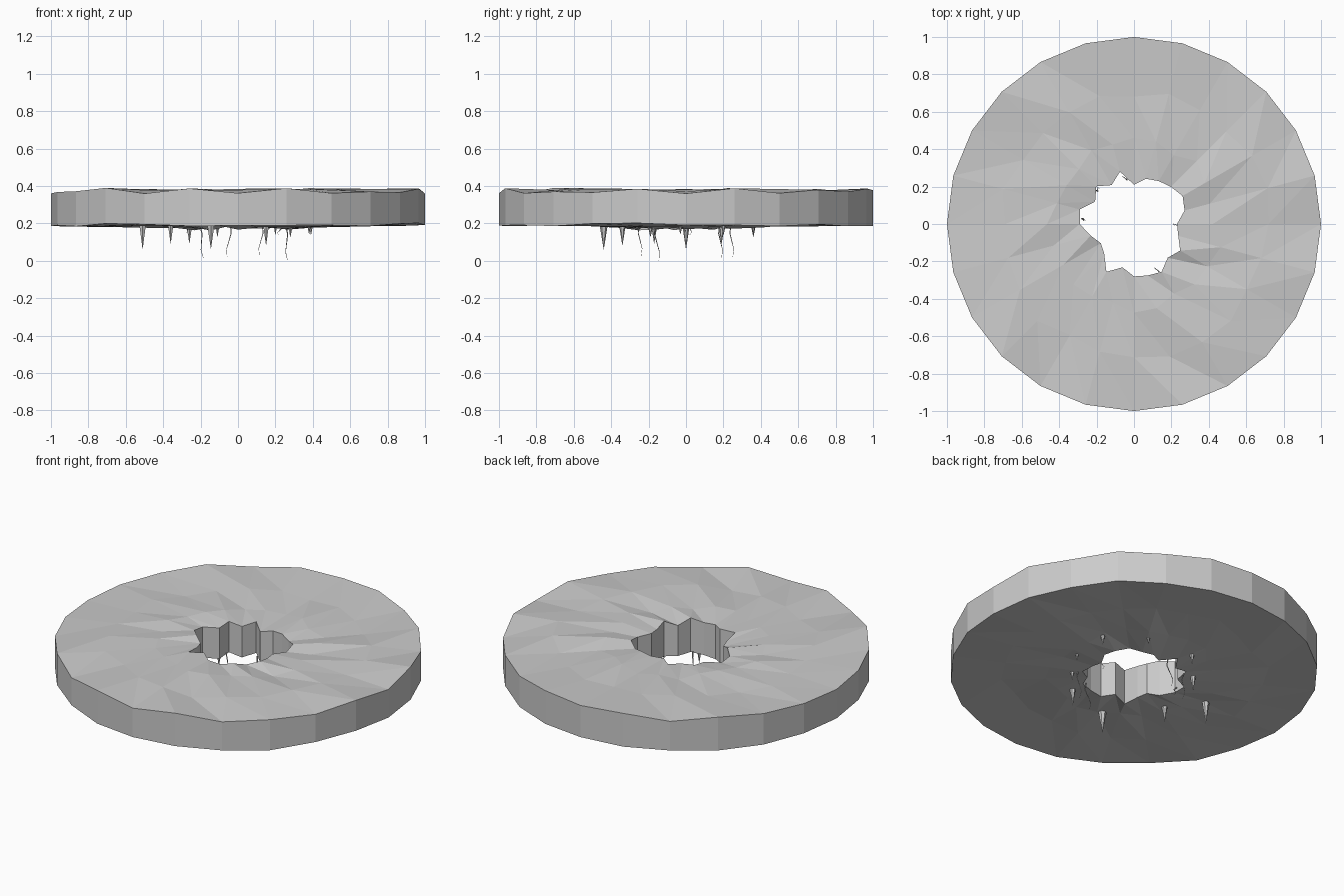
import bpy, bmesh, math, random
from mathutils import Vector

if "Cube" in bpy.data.objects:
    bpy.data.objects.remove(bpy.data.objects["Cube"])

random.seed(7)
N = 24
# ragged hole radius and outer rim heights, every 15 degrees from +x
HOLE = [.23, .28, .30, .28, .265, .25, .21, .29, .24, .285, .24, .30,
        .29, .24, .205, .225, .295, .24, .28, .285, .295, .255, .285, .245]
RIM_TOP = [.36, .388, .362, .38, .37, .385, .378, .387, .365, .385, .37, .365,
           .36, .368, .372, .39, .36, .387, .362, .388, .362, .37, .366, .385]


def make_object(name, bm):
    bmesh.ops.recalc_face_normals(bm, faces=bm.faces)
    mesh = bpy.data.meshes.new(name)
    bm.to_mesh(mesh)
    bm.free()
    obj = bpy.data.objects.new(name, mesh)
    bpy.context.collection.objects.link(obj)
    return obj


def ring(bm, radii, heights):
    return [bm.verts.new((r * math.cos(i * math.tau / N), r * math.sin(i * math.tau / N), z))
            for i, (r, z) in enumerate(zip(radii, heights))]


def noisy(centre, spread):
    return [centre + random.uniform(-spread, spread) for _ in range(N)]


# rock slab: closed loop of rings, over the top, down the rim, back underneath, up the hole
bm = bmesh.new()
rings = [
    ring(bm, HOLE, noisy(.372, .014)),
    ring(bm, noisy(.45, .04), noisy(.375, .014)),
    ring(bm, noisy(.71, .03), noisy(.375, .012)),
    ring(bm, [1] * N, RIM_TOP),
    ring(bm, [1] * N, noisy(.193, .009)),
    ring(bm, noisy(.71, .03), noisy(.190, .010)),
    ring(bm, noisy(.45, .04), noisy(.186, .010)),
    ring(bm, HOLE, noisy(.175, .012)),
]
for k, a in enumerate(rings):
    b = rings[(k + 1) % len(rings)]
    for i in range(N):
        j = (i + 1) % N
        if k in (3, 7):
            bm.faces.new((a[i], b[i], b[j], a[j]))
        else:
            bm.faces.new((a[i], b[i], b[j]))
            bm.faces.new((a[i], b[j], a[j]))
make_object("rock_slab", bm)

# stalactites: x, y, tip height, base radius
SPIKES = [(.39, .20, .135, .016), (.20, .36, .135, .014), (.38, -.03, .14, .015),
          (.28, -.19, .125, .018), (.15, -.34, .08, .020), (-.145, -.44, .06, .024),
          (-.11, .36, .125, .016), (-.26, .19, .09, .020), (-.36, -.17, .09, .019),
          (-.51, 0, .06, .022)]
for n, (x, y, tip, r) in enumerate(SPIKES):
    bpy.ops.mesh.primitive_cone_add(vertices=6, radius1=r, radius2=0, depth=.205 - tip,
                                    location=(x, y, (.205 + tip) / 2), rotation=(math.pi, 0, 0))
    bpy.context.object.name = f"stalactite_{n + 1}"


# hanging roots: thin tapering strands with a slight bend
def root(name, x, y, drift, tip):
    curve = bpy.data.curves.new(name, 'CURVE')
    curve.dimensions = '3D'
    curve.bevel_depth = .0035
    curve.bevel_resolution = 0
    spline = curve.splines.new('POLY')
    spline.points.add(4)
    for i, p in enumerate(spline.points):
        t = i / 4
        bend = .008 * math.sin(t * math.tau)
        p.co = (x + drift[0] * t + bend, y + drift[1] * t - bend, .19 + (tip - .19) * t, 1)
        p.radius = 1 - .75 * t
    obj = bpy.data.objects.new(name, curve)
    bpy.context.collection.objects.link(obj)


ROOTS = [(-.205, .18, (.02, .01), .015), (.13, -.25, (-.015, .01), .025),
         (.255, -.165, (.01, .02), 0), (-.04, .24, (-.018, .01), .02),
         (-.28, .03, (.02, -.01), .14), (.235, 0, (-.02, -.01), .14)]
for n, args in enumerate(ROOTS):
    root(f"hanging_root_{n + 1}", *args)
